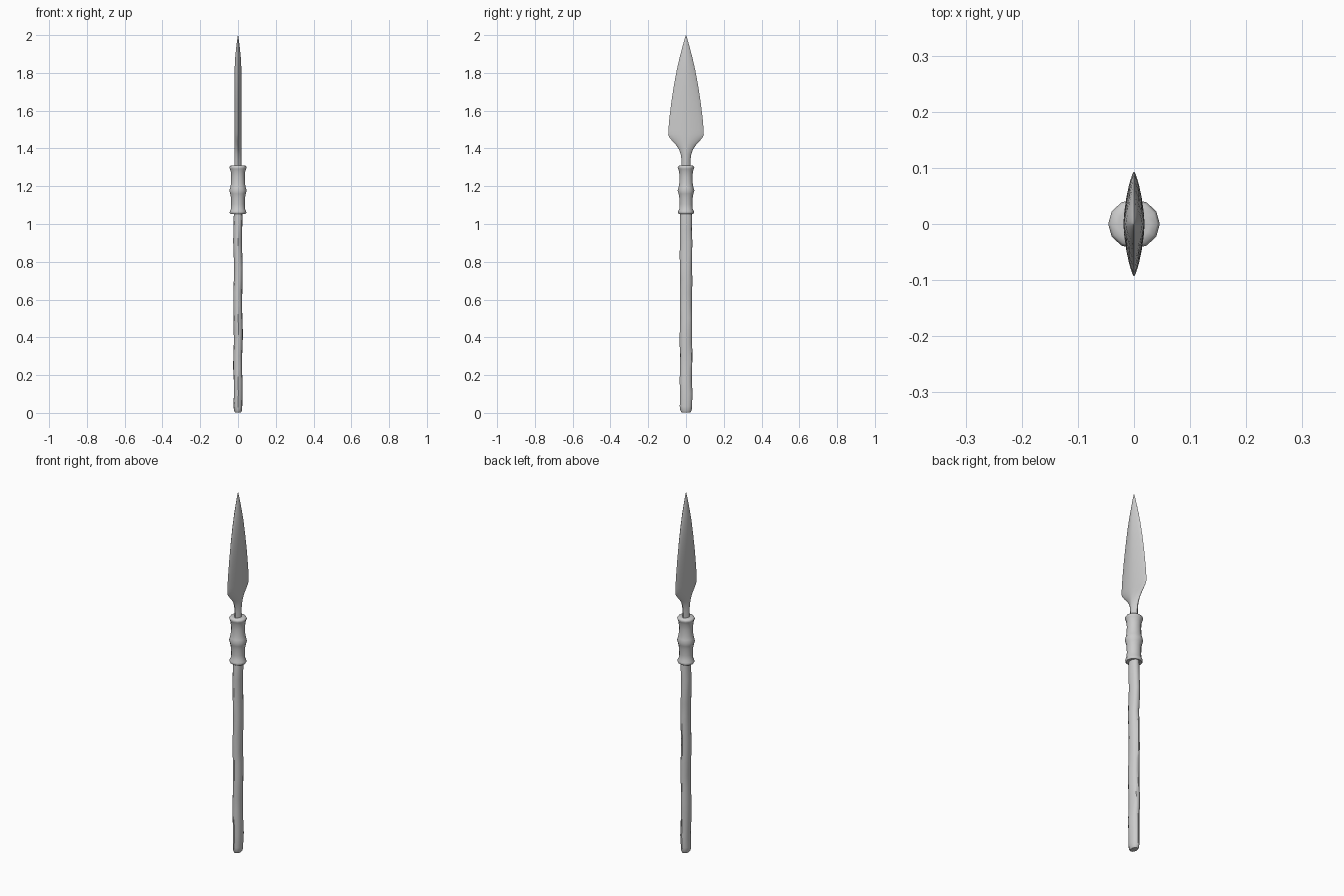
import bpy, bmesh, math, random

if "Cube" in bpy.data.objects:
    bpy.data.objects.remove(bpy.data.objects["Cube"])

random.seed(4)


def loft(name, rings, angle=40):
    """Skin a list of point rings, cap both ends and shade smooth."""
    bm = bmesh.new()
    loops = [[bm.verts.new(p) for p in ring] for ring in rings]
    n = len(loops[0])
    for a, b in zip(loops, loops[1:]):
        for i in range(n):
            j = (i + 1) % n
            bm.faces.new((a[i], a[j], b[j], b[i]))
    bm.faces.new(loops[0][::-1])
    bm.faces.new(loops[-1])
    bmesh.ops.remove_doubles(bm, verts=bm.verts, dist=0.00005)
    bmesh.ops.recalc_face_normals(bm, faces=bm.faces)
    mesh = bpy.data.meshes.new(name)
    bm.to_mesh(mesh)
    bm.free()
    ob = bpy.data.objects.new(name, mesh)
    bpy.context.collection.objects.link(ob)
    bpy.ops.object.select_all(action='DESELECT')
    ob.select_set(True)
    bpy.context.view_layer.objects.active = ob
    bpy.ops.object.shade_smooth_by_angle(angle=math.radians(angle))
    return ob


def ellipse(rx, ry, z, n, cx=0.0, cy=0.0, jitter=0.0):
    return [(cx + rx * math.cos(t) + random.uniform(-jitter, jitter),
             cy + ry * math.sin(t) + random.uniform(-jitter, jitter), z)
            for t in (2 * math.pi * i / n for i in range(n))]


# Hand-carved oval shaft with slight wobble and a rounded butt
shaft = [ellipse(0.016, 0.024, 0.003, 12), ellipse(0.021, 0.030, 0.012, 12)]
for k in range(16):
    z = 0.035 + k * 0.0667
    shaft.append(ellipse(0.0235, 0.0325, z, 12,
                         0.002 * math.sin(k * 1.3), 0.001 * math.sin(k * 2.1), 0.0012))
shaft.append(ellipse(0.021, 0.029, 1.08, 12))
loft("shaft", shaft)

# Turned collar with a flared lip at each end and a middle bead
collar_profile = [(0.030, 1.056), (0.040, 1.054), (0.044, 1.060), (0.043, 1.068),
                  (0.037, 1.080), (0.036, 1.105), (0.037, 1.140), (0.041, 1.160),
                  (0.046, 1.177), (0.041, 1.194), (0.037, 1.215), (0.036, 1.250),
                  (0.038, 1.278), (0.043, 1.292), (0.046, 1.300), (0.041, 1.308),
                  (0.028, 1.310)]
loft("collar", [ellipse(r, r * 0.96, z, 12) for r, z in collar_profile], 60)

# Leaf blade: height, half width, half thickness
blade_profile = [(1.28, 0.024, 0.019), (1.34, 0.024, 0.019), (1.37, 0.028, 0.019),
                 (1.395, 0.037, 0.019), (1.42, 0.054, 0.019), (1.44, 0.073, 0.019),
                 (1.46, 0.089, 0.019), (1.475, 0.094, 0.019), (1.495, 0.0935, 0.019),
                 (1.56, 0.088, 0.019), (1.65, 0.077, 0.019), (1.74, 0.063, 0.019),
                 (1.82, 0.048, 0.018), (1.88, 0.034, 0.015), (1.93, 0.021, 0.010),
                 (1.97, 0.010, 0.005), (2.0, 0.0008, 0.0005)]

# Lens section with a central ridge and sharp edges (across, thickness)
lens = [(0, 1), (0.25, 0.90), (0.5, 0.72), (0.75, 0.46), (0.92, 0.2), (1, 0)]
right = [(x, y) for y, x in lens]
half = right + [(-x, y) for x, y in right[-2::-1]]
section = half + [(x, -y) for x, y in half[-2:0:-1]]
loft("blade", [[(x * t, y * w, z) for x, y in section]
               for z, w, t in blade_profile], 35)
